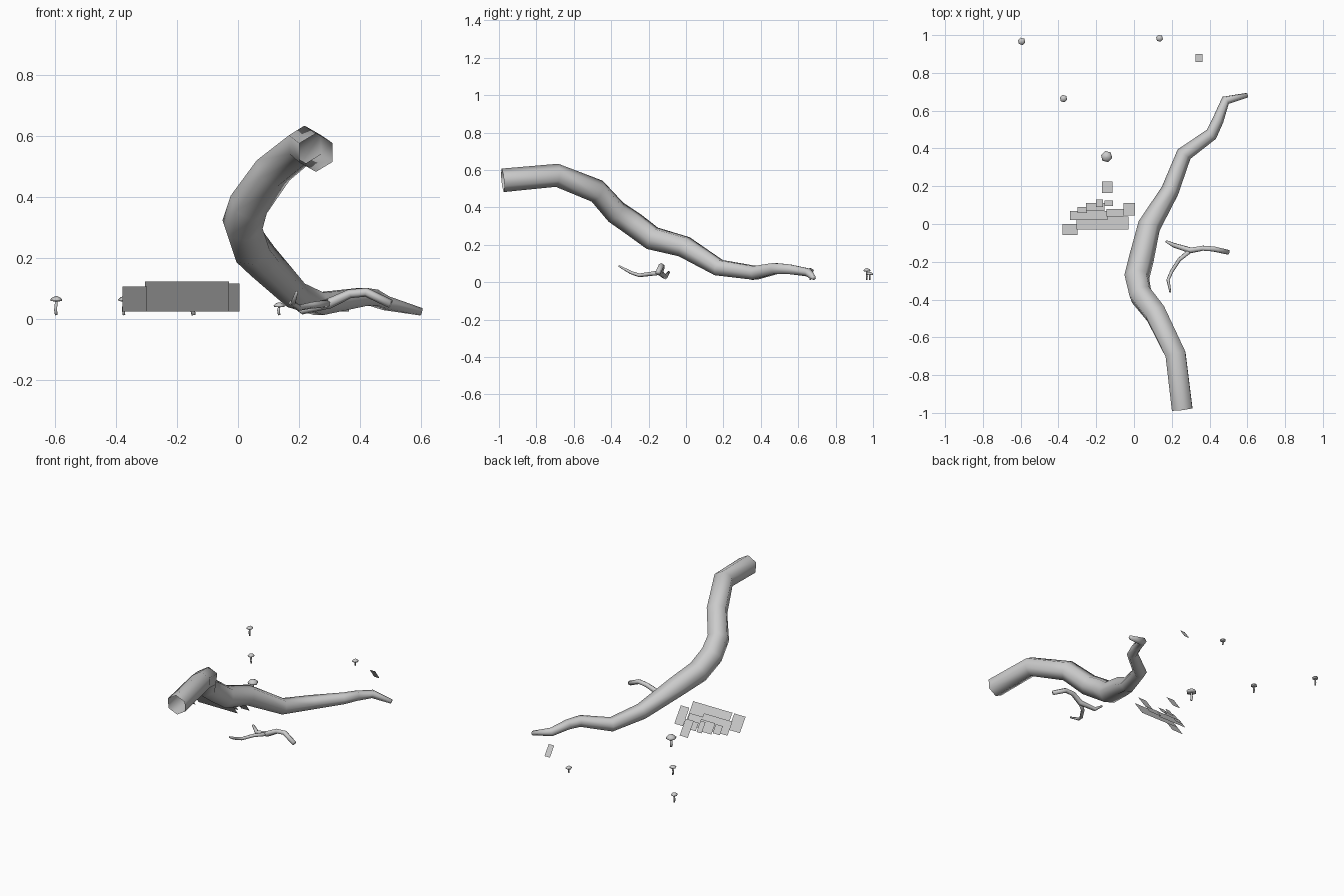
import bpy, bmesh, math
from mathutils import Vector

cube = bpy.data.objects.get("Cube")
if cube:
    bpy.data.objects.remove(cube, do_unlink=True)

grey = bpy.data.materials.new("plain grey")
grey.use_nodes = True
grey.diffuse_color = (0.6, 0.6, 0.6, 1)
grey.node_tree.nodes["Principled BSDF"].inputs["Base Color"].default_value = (0.6, 0.6, 0.6, 1)


def finish(name, bm, smooth=True):
    me = bpy.data.meshes.new(name)
    for f in bm.faces:
        f.smooth = smooth
    bm.to_mesh(me)
    bm.free()
    me.materials.append(grey)
    ob = bpy.data.objects.new(name, me)
    bpy.context.collection.objects.link(ob)
    return ob


def tube(bm, path, sides=6, turn=0.0, cap_start=False, cap_end=True):
    """Sweep a polygon along (x, y, z, radius) points."""
    pts = [Vector(p[:3]) for p in path]
    rings, side = [], None
    for i, p in enumerate(pts):
        a, b = pts[max(i - 1, 0)], pts[min(i + 1, len(pts) - 1)]
        t = (b - a).normalized()
        if side is None:
            side = t.orthogonal()
        side = (side - t * side.dot(t)).normalized()
        up = t.cross(side)
        ring = []
        for k in range(sides):
            ang = math.tau * k / sides + turn
            ring.append(bm.verts.new(p + (side * math.cos(ang) + up * math.sin(ang)) * path[i][3]))
        rings.append(ring)
    for r, s in zip(rings, rings[1:]):
        for k in range(sides):
            j = (k + 1) % sides
            bm.faces.new((r[k], r[j], s[j], s[k]))
    if cap_start:
        bm.faces.new(rings[0][::-1])
    if cap_end:
        bm.faces.new(rings[-1])


# Fallen trunk, open at the broken end
bm = bmesh.new()
tube(bm, [
    (0.255, -0.98, 0.545, 0.063), (0.22, -0.69, 0.572, 0.062),
    (0.115, -0.475, 0.487, 0.064), (0.035, -0.375, 0.375, 0.066),
    (0.015, -0.28, 0.31, 0.068), (0.04, -0.18, 0.235, 0.067),
    (0.08, -0.01, 0.19, 0.061), (0.19, 0.175, 0.078, 0.048),
    (0.265, 0.37, 0.05, 0.042), (0.41, 0.475, 0.073, 0.034),
    (0.445, 0.55, 0.07, 0.030), (0.485, 0.655, 0.052, 0.025),
    (0.60, 0.682, 0.024, 0.013)], turn=0.25)
finish("trunk", bm)

# Small forked branch on the ground
bm = bmesh.new()
tube(bm, [
    (0.17, -0.092, 0.055, 0.007), (0.21, -0.112, 0.028, 0.013),
    (0.30, -0.14, 0.052, 0.017), (0.365, -0.128, 0.083, 0.015),
    (0.42, -0.132, 0.088, 0.015), (0.50, -0.15, 0.05, 0.014)], cap_start=True)
finish("branch", bm)
bm = bmesh.new()
tube(bm, [
    (0.30, -0.14, 0.052, 0.013), (0.24, -0.188, 0.045, 0.011),
    (0.20, -0.25, 0.037, 0.010), (0.18, -0.295, 0.052, 0.009),
    (0.192, -0.36, 0.088, 0.005)], cap_start=True)
finish("branch_fork", bm)

# Mushrooms: bent stem and domed cap
for i, (x, y, top, s) in enumerate([
        (-0.595, 0.967, 0.075, 0.02), (0.135, 0.983, 0.055, 0.019),
        (-0.373, 0.664, 0.075, 0.02), (-0.145, 0.357, 0.09, 0.031)]):
    bm = bmesh.new()
    rim = top - s * 0.8
    tube(bm, [(x, y, 0.013, s * 0.22), (x - s * 0.1, y, 0.03, s * 0.27),
              (x, y, rim, s * 0.2)], sides=5, cap_start=True)
    tube(bm, [(x, y, rim - 0.001, s * 0.2), (x, y, rim, s * 0.95),
              (x, y, rim + s * 0.25, s), (x, y, rim + s * 0.6, s * 0.65),
              (x, y, top, s * 0.15)], sides=6, cap_start=True)
    finish(f"mushroom_{i + 1}", bm)

# Flat cards leaning forward, high edge at the front
cards = [
    (-0.378, -0.298, -0.058, 0.0), (-0.305, -0.03, -0.03, 0.04),
    (-0.34, -0.14, 0.02, 0.07), (-0.30, -0.25, 0.058, 0.09),
    (-0.255, -0.155, 0.07, 0.11), (-0.20, -0.165, 0.09, 0.13),
    (-0.155, -0.11, 0.095, 0.125), (-0.145, -0.055, 0.04, 0.08),
    (-0.055, 0.005, 0.045, 0.11), (-0.17, -0.113, 0.165, 0.225),
    (0.325, 0.363, 0.857, 0.9)]
bm = bmesh.new()
for x0, x1, y0, y1 in cards:
    low, high = 0.025, 0.025 + (y1 - y0) * 1.4
    bm.faces.new([bm.verts.new(c) for c in (
        (x0, y0, high), (x1, y0, high), (x1, y1, low), (x0, y1, low))])
finish("leaf_cards", bm, smooth=False)
